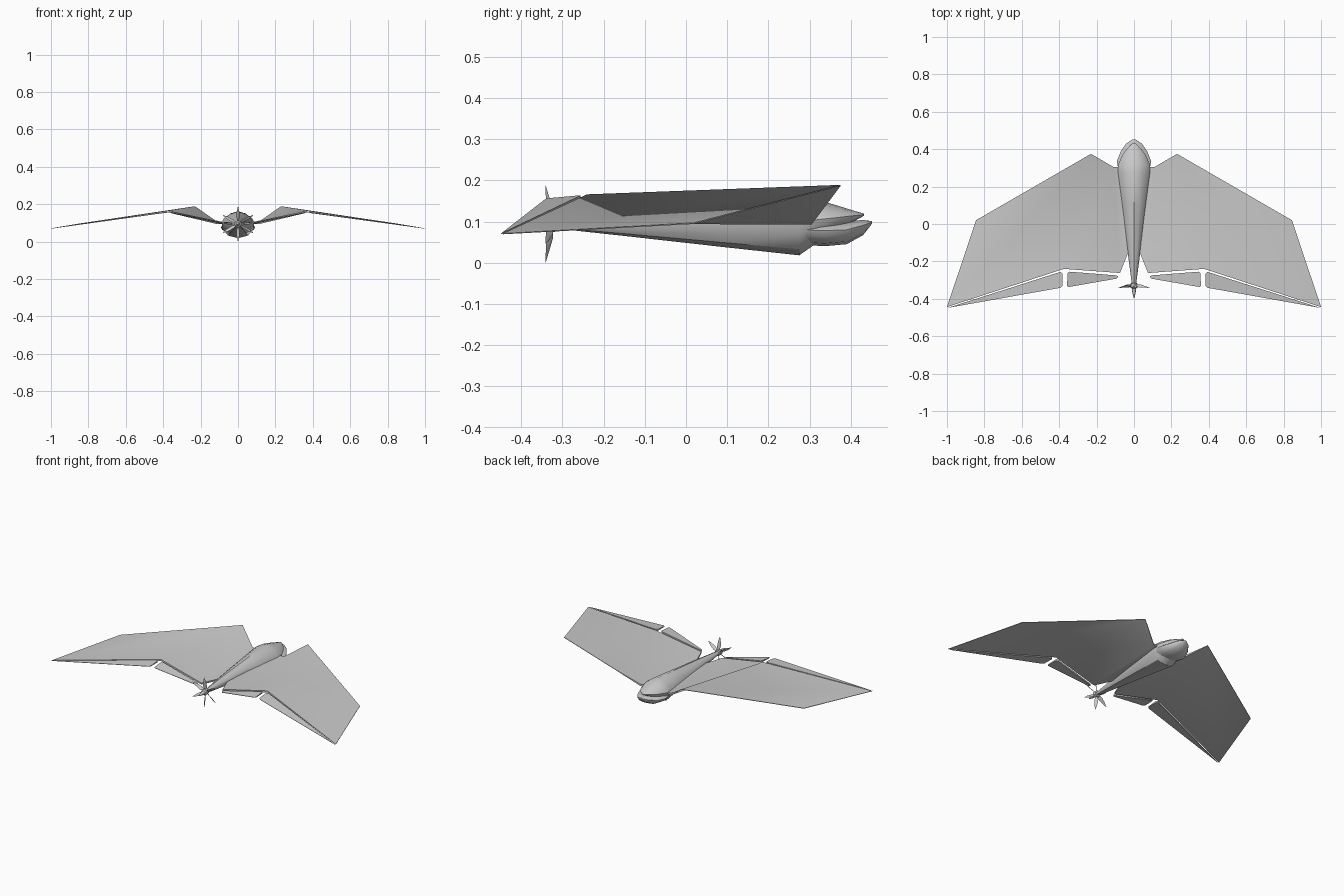
import bpy, bmesh, math
from mathutils import Matrix, Vector

if "Cube" in bpy.data.objects:
    bpy.data.objects.remove(bpy.data.objects["Cube"])


def make_object(name, verts, faces, angle=30):
    mesh = bpy.data.meshes.new(name)
    mesh.from_pydata(verts, [], faces)
    bm = bmesh.new()
    bm.from_mesh(mesh)
    bmesh.ops.recalc_face_normals(bm, faces=bm.faces)
    bm.to_mesh(mesh)
    bm.free()
    ob = bpy.data.objects.new(name, mesh)
    bpy.context.collection.objects.link(ob)
    bpy.ops.object.select_all(action='DESELECT')
    ob.select_set(True)
    bpy.context.view_layer.objects.active = ob
    bpy.ops.object.shade_smooth_by_angle(angle=math.radians(angle))
    return ob


def plate(name, pts, panels, outline):
    """Thin mirrored panel; every point is x, y, top z, thickness."""
    n = len(pts)
    verts = [(x, y, z) for x, y, z, t in pts] + [(x, y, z - t) for x, y, z, t in pts]
    faces = list(panels) + [[i + n for i in reversed(p)] for p in panels]
    for a, b in zip(outline, outline[1:] + outline[:1]):
        faces.append((a, b, b + n, a + n))
    ob = make_object(name, verts, faces, 50)
    mod = ob.modifiers.new("mirror", 'MIRROR')
    mod.use_clip = False
    mod.use_mirror_merge = False
    return ob


def loft(name, rings, angle=30):
    n = len(rings[0])
    verts = [v for r in rings for v in r]
    faces = [(k * n + i, k * n + (i + 1) % n, (k + 1) * n + (i + 1) % n, (k + 1) * n + i)
             for k in range(len(rings) - 1) for i in range(n)]
    faces += [list(range(n)), list(range((len(rings) - 1) * n, len(rings) * n))]
    return make_object(name, verts, faces, angle)


def section(y, w, zb, zm, zt):
    """Body cross-section: faceted keel below, rounded back above."""
    half = [(0.62 * w, zb + 0.18 * (zm - zb)), (0.92 * w, zb + 0.6 * (zm - zb)), (w, zm),
            (0.85 * w, zm + 0.4 * (zt - zm)), (0.45 * w, zm + 0.8 * (zt - zm))]
    return ([(0, y, zb)] + [(x, y, z) for x, z in half] + [(0, y, zt)]
            + [(-x, y, z) for x, z in reversed(half)])


# Gull wing: inner panel rises to the fold, outer panel droops to the tip
wing_pts = [
    (0.03, 0.305, 0.105, 0.012),    # 0 root front, inside body
    (0.11, 0.305, 0.105, 0.012),    # 1 root leading edge
    (0.23, 0.375, 0.189, 0.003),    # 2 fold front
    (0.845, 0.02, 0.097, 0.003),    # 3 tip leading edge
    (1.0, -0.444, 0.071, 0.002),    # 4 tip trailing edge
    (0.375, -0.240, 0.166, 0.010),  # 5 fold rear
    (0.075, -0.262, 0.104, 0.010),  # 6 inner trailing edge
    (0.03, -0.150, 0.100, 0.010),   # 7 root rear
]
plate("wing", wing_pts,
      [(2, 3, 4), (2, 4, 5), (1, 2, 5), (1, 5, 6), (0, 1, 6), (0, 6, 7)], list(range(8)))

# Control surfaces behind the hinge line
plate("inner_elevon", [
    (0.085, -0.280, 0.104, 0.009), (0.092, -0.275, 0.105, 0.009),
    (0.345, -0.255, 0.160, 0.010), (0.355, -0.262, 0.162, 0.010),
    (0.358, -0.330, 0.156, 0.003), (0.350, -0.337, 0.155, 0.002),
    (0.092, -0.292, 0.101, 0.003)], [tuple(range(7))], list(range(7)))
plate("outer_elevon", [
    (0.383, -0.265, 0.163, 0.010), (0.393, -0.256, 0.163, 0.010),
    (0.998, -0.449, 0.071, 0.002), (0.393, -0.341, 0.155, 0.002),
    (0.383, -0.330, 0.157, 0.003)], [tuple(range(5))], list(range(5)))

# Fuselage with its deep keel
loft("fuselage", [section(*s) for s in [
    (-0.325, 0.011, 0.084, 0.094, 0.105),
    (-0.15, 0.034, 0.065, 0.096, 0.125),
    (0.10, 0.065, 0.037, 0.099, 0.148),
    (0.275, 0.088, 0.018, 0.100, 0.163),
    (0.315, 0.086, 0.046, 0.104, 0.154),
    (0.37, 0.062, 0.079, 0.110, 0.138),
    (0.405, 0.036, 0.099, 0.114, 0.127),
    (0.432, 0.008, 0.114, 0.117, 0.119)]], 35)

# Chin pod under the nose
loft("chin_pod", [section(*s) for s in [
    (0.27, 0.078, 0.045, 0.080, 0.095),
    (0.335, 0.092, 0.040, 0.078, 0.098),
    (0.39, 0.070, 0.045, 0.080, 0.100),
    (0.43, 0.042, 0.067, 0.091, 0.104),
    (0.451, 0.010, 0.094, 0.098, 0.101)]], 35)

# Propeller hub and spinner
HUB_Z = 0.094


def disc(y, r):
    return [(r * math.cos(a), y, HUB_Z + r * math.sin(a))
            for a in [math.tau * i / 12 for i in range(12)]]


loft("propeller_hub", [disc(-0.315, 0.010), disc(-0.318, 0.019),
                       disc(-0.340, 0.019), disc(-0.345, 0.012)])
loft("spinner", [disc(-0.343, 0.012), disc(-0.365, 0.009),
                 disc(-0.385, 0.005), disc(-0.396, 0.001)])

# Twisted blades: radius, half chord, pitch in degrees
blade = [(0.012, 0.006, 55), (0.035, 0.011, 45), (0.065, 0.008, 32), (0.094, 0.001, 22)]
for i in range(6):
    turn = Matrix.Rotation(i * math.tau / 6, 4, 'Y')
    rings = []
    for r, c, pitch in blade:
        p = math.radians(pitch)
        along = Vector((math.cos(p), math.sin(p), 0)) * c
        thick = Vector((-math.sin(p), math.cos(p), 0)) * c * 0.15
        base = Vector((0, -0.325 - 0.17 * r, r))
        rings.append([tuple(turn @ (base + o) + Vector((0, 0, HUB_Z)))
                      for o in (along, thick, -along, -thick)])
    loft("propeller_blade_%d" % (i + 1), rings)
